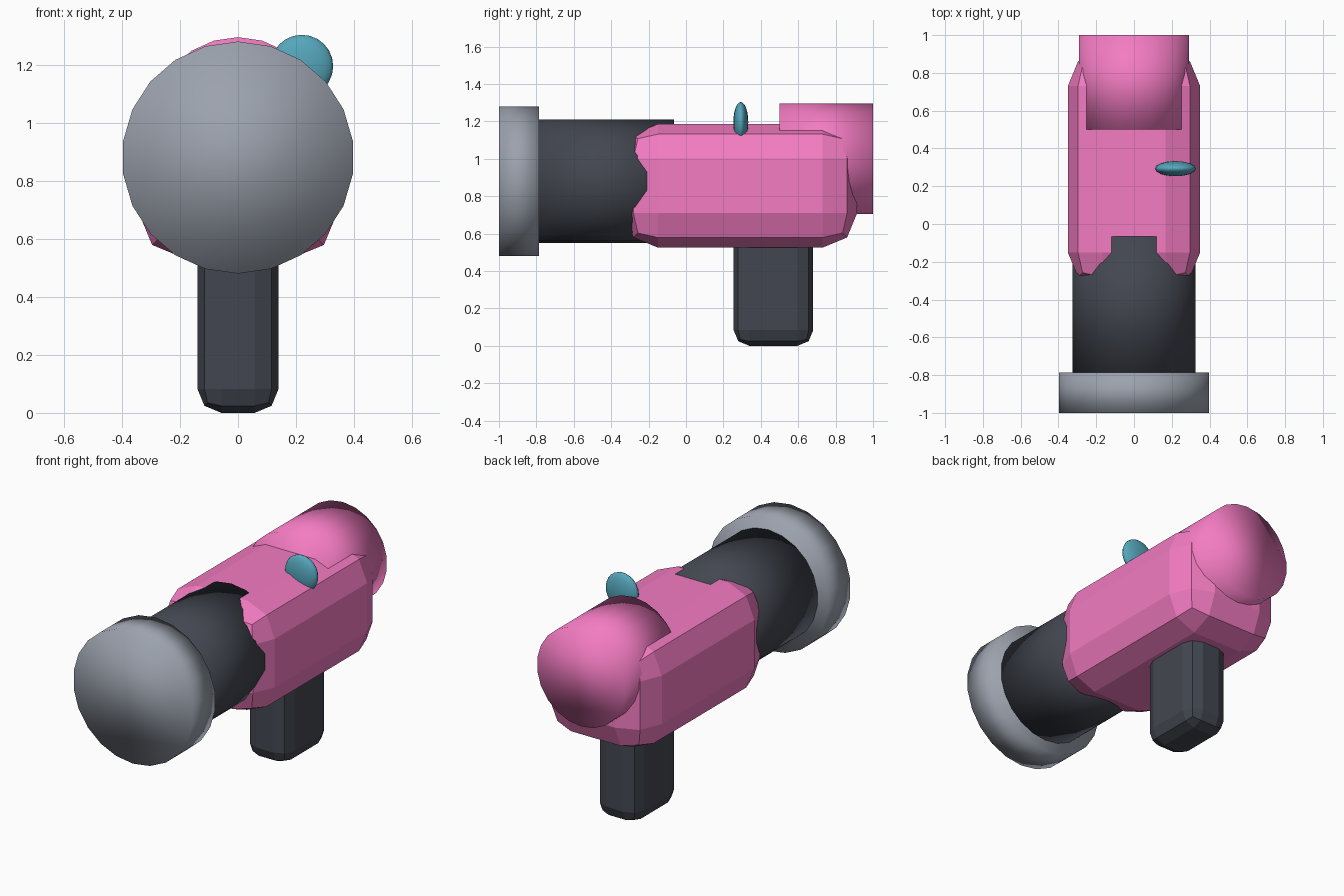
import bpy
from math import radians

if "Cube" in bpy.data.objects:
    bpy.data.objects.remove(bpy.data.objects["Cube"])


def material(name, rgb):
    m = bpy.data.materials.new(name)
    m.diffuse_color = (*rgb, 1)
    m.use_nodes = True
    m.node_tree.nodes["Principled BSDF"].inputs["Base Color"].default_value = m.diffuse_color
    return m


PINK = material("pink", (0.90, 0.20, 0.54))
DARK = material("charcoal", (0.055, 0.062, 0.08))
GREY = material("steel", (0.33, 0.36, 0.42))
TEAL = material("teal", (0.09, 0.38, 0.50))


def tube(name, radius, y0, y1, z, mat):
    """Smooth-shaded cylinder lying along y."""
    bpy.ops.mesh.primitive_cylinder_add(
        vertices=22, radius=radius, depth=y1 - y0,
        location=(0, (y0 + y1) / 2, z), rotation=(radians(90), 0, 0))
    ob = bpy.context.object
    ob.name = name
    ob.data.materials.append(mat)
    bpy.ops.object.shade_smooth()


def chamfered_box(name, lo, hi, bevel, mat):
    """Flat-shaded box with two-step chamfers on every edge."""
    bpy.ops.mesh.primitive_cube_add(
        size=1, location=[(a + b) / 2 for a, b in zip(lo, hi)])
    ob = bpy.context.object
    ob.name = name
    ob.scale = [b - a for a, b in zip(lo, hi)]
    bpy.ops.object.transform_apply(location=False, rotation=False, scale=True)
    mod = ob.modifiers.new("bevel", 'BEVEL')
    mod.width = bevel
    mod.segments = 2
    mod.limit_method = 'NONE'
    ob.data.materials.append(mat)


# Main housing and grip
chamfered_box("body", (-0.35, -0.335, 0.525), (0.35, 0.915, 1.185), 0.184, PINK)
chamfered_box("grip", (-0.14, 0.255, 0.0), (0.14, 0.68, 0.70), 0.083, DARK)

# Barrel, front rim and rear motor casing
tube("barrel", 0.33, -0.80, -0.065, 0.88, DARK)
tube("front_rim", 0.40, -1.0, -0.785, 0.88, GREY)
tube("rear_casing", 0.295, 0.50, 1.0, 1.0, PINK)

# Flattened round button on the top right edge
bpy.ops.mesh.primitive_uv_sphere_add(
    segments=16, ring_count=12, radius=1, location=(0.22, 0.293, 1.195))
button = bpy.context.object
button.name = "button"
button.scale = (0.108, 0.04, 0.108)
button.data.materials.append(TEAL)
bpy.ops.object.shade_smooth()
